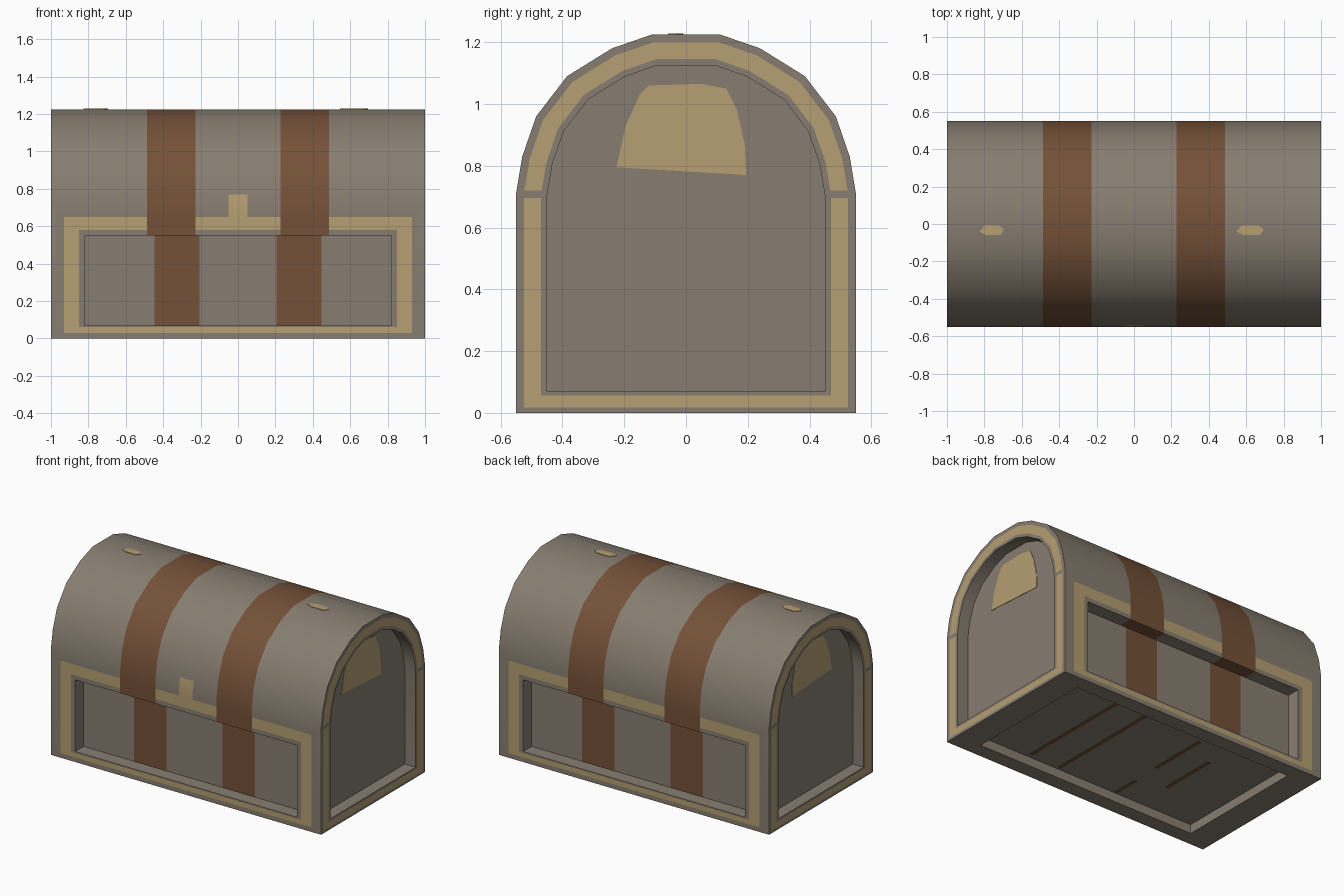
import bpy, bmesh
from mathutils import Vector

if "Cube" in bpy.data.objects:
    bpy.data.objects.remove(bpy.data.objects["Cube"])

def material(name, rgb):
    m = bpy.data.materials.new(name)
    m.diffuse_color = (*rgb, 1)
    m.use_nodes = True
    m.node_tree.nodes["Principled BSDF"].inputs["Base Color"].default_value = m.diffuse_color
    return m

MATS = [material("grey_wood", (0.245, 0.208, 0.165)),
        material("dull_gold", (0.465, 0.345, 0.168)),
        material("brown_strap", (0.176, 0.082, 0.039))]
GREY, GOLD, BROWN = 0, 1, 2

def finish(bm, name):
    me = bpy.data.meshes.new(name)
    bmesh.ops.recalc_face_normals(bm, faces=bm.faces)
    bm.to_mesh(me)
    bm.free()
    ob = bpy.data.objects.new(name, me)
    bpy.context.collection.objects.link(ob)
    for m in MATS:
        me.materials.append(m)
    return ob

bm = bmesh.new()

# Arched chest block, extruded along x
half = [(.55, 0), (.55, .71), (.53, .83), (.485, .96), (.385, 1.09), (.24, 1.18), (.11, 1.225)]
profile = half + [(-y, z) for y, z in reversed(half)]
base = bm.faces.new([bm.verts.new((-1, y, z)) for y, z in profile])
ext = bmesh.ops.extrude_face_region(bm, geom=[base], use_keep_orig=True)
for v in ext['geom']:
    if isinstance(v, bmesh.types.BMVert):
        v.co.x = 1
bmesh.ops.recalc_face_normals(bm, faces=bm.faces)
bm.normal_update()
ends = [f for f in bm.faces if abs(f.normal.x) > .9]
sides = [f for f in bm.faces if abs(f.normal.y) > .999]
bottom = [f for f in bm.faces if f.normal.z < -.9][0]

def inset(f, t, mat):
    ring = bmesh.ops.inset_individual(bm, faces=[f], thickness=t, use_even_offset=True)['faces']
    for r in ring:
        r.material_index = mat
    f.material_index = GREY

def sink(f, d):
    move = -f.normal.normalized() * d
    new = bmesh.ops.extrude_discrete_faces(bm, faces=[f])['faces'][0]
    bmesh.ops.translate(bm, vec=move, verts=new.verts[:])
    return new

# End panels: gold border, sunken field
for f in ends:
    bm.normal_update()
    for t, mat in ((.025, GREY), (.055, GOLD), (.02, GREY)):
        inset(f, t, mat)
    bm.normal_update()
    sink(f, .08)
for v in bm.verts:
    if v.co.z < .2:
        v.co.z *= .7

# Front and back panels
floors = []
for f in sides:
    bm.normal_update()
    for hx, lo, hi, mat in ((.93, .03, .65, GREY), (.85, .06, .58, GOLD), (.82, .07, .55, GREY)):
        inset(f, .01, mat)
        for v in f.verts:
            v.co.x = hx if v.co.x > 0 else -hx
            v.co.z = hi if v.co.z > .35 else lo
    bm.normal_update()
    floors.append(sink(f, .09))

# Bottom panel
bm.normal_update()
inset(bottom, .05, GREY)
for v in bottom.verts:
    v.co.x = .82 if v.co.x > 0 else -.82
    v.co.y = .45 if v.co.y > 0 else -.45
bm.normal_update()
sink(bottom, .06)

def cut(pick, co, no):
    bm.normal_update()
    faces = [f for f in bm.faces if pick(f)]
    geom = {g for f in faces for g in [f, *f.edges, *f.verts]}
    bmesh.ops.bisect_plane(bm, geom=list(geom), plane_co=co, plane_no=no, dist=1e-5)

def on_lid(f):
    return abs(f.normal.x) < .5 and f.calc_center_median().z > .545

def on_floor(f):
    c = f.calc_center_median()
    return abs(f.normal.y) > .9 and .455 < abs(c.y) < .465 and c.z < .5

def on_end_trim(f):
    return abs(f.normal.x) > .9 and f.material_index == GOLD

# Straps, lock plate and end trim gaps cut into the faces
for s in (-1, 1):
    for x in (.487, .226, .05):
        cut(on_lid, (s * x, 0, 0), (1, 0, 0))
    for x in (.447, .207):
        cut(on_floor, (s * x, 0, 0), (1, 0, 0))
cut(on_lid, (0, 0, .77), (0, 0, 1))
for z in (.695, .72):
    cut(on_end_trim, (0, 0, z), (0, 0, 1))
bm.normal_update()
for f in bm.faces:
    c = f.calc_center_bounds()
    if on_end_trim(f):
        if .695 < c.z < .72:
            f.material_index = GREY
    elif on_lid(f):
        if .226 < abs(c.x) < .487:
            f.material_index = BROWN
        elif abs(c.x) < .05 and c.y < 0 and .64 < c.z < .77:
            f.material_index = GOLD
    elif on_floor(f) and .207 < abs(c.x) < .447:
        f.material_index = BROWN

chest = finish(bm, "chest_body")
bpy.context.view_layer.objects.active = chest
chest.select_set(True)
bpy.ops.object.shade_smooth_by_angle(angle=0.6)

def plate(name, pts, out, mat):
    """Thin painted plate standing 0.003 proud of its points."""
    b = bmesh.new()
    f = b.faces.new([b.verts.new(p) for p in pts])
    g = bmesh.ops.extrude_face_region(b, geom=[f], use_keep_orig=True)['geom']
    bmesh.ops.translate(b, vec=Vector(out) * .003, verts=[v for v in g if isinstance(v, bmesh.types.BMVert)])
    for f in b.faces:
        f.material_index = mat
    finish(b, name)

# Gold handle plates on the ends
patch = [(-.225, .795), (.195, .77), (.19, .87), (.165, .98), (.13, 1.05),
         (.05, 1.065), (-.12, 1.06), (-.15, 1.03), (-.195, .93)]
for s, side in ((-1, "left"), (1, "right")):
    plate("handle_plate_" + side, [(s * .92, y, z) for y, z in patch], (s, 0, 0), GOLD)

# Gold flecks on top of the lid
for x, w in ((-.76, .065), (.62, .075)):
    plate("lid_fleck", [(x + w * a, -.03 + .028 * b, 1.225) for a, b in
                        ((-1, -.4), (-.5, -1), (.7, -1), (1, 0), (.6, .8), (-.6, .8))], (0, 0, 1), GOLD)

# Brown strap marks under the chest
for x, y0, y1 in ((.45, -.42, .37), (.22, -.43, .38), (-.23, -.44, -.26), (-.225, -.06, .34), (-.425, -.2, .19)):
    plate("strap_mark", [(x - .012, y0, .06), (x + .012, y0, .06),
                         (x + .012, y1, .06), (x - .012, y1, .06)], (0, 0, -1), BROWN)
